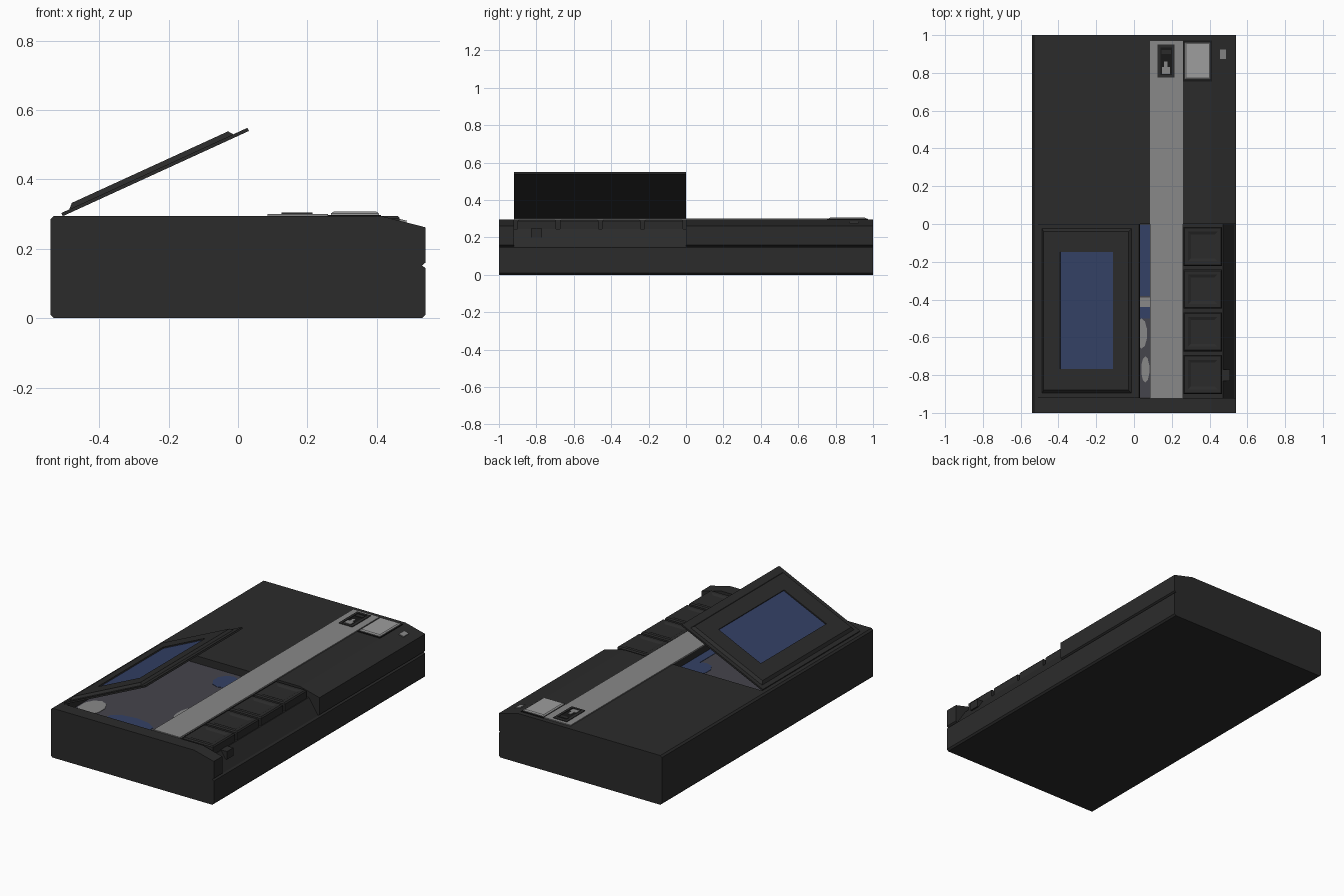
import bpy, bmesh, math

if "Cube" in bpy.data.objects:
    bpy.data.objects.remove(bpy.data.objects["Cube"])


def mat(name, r, g, b):
    m = bpy.data.materials.new(name)
    m.diffuse_color = (r, g, b, 1)
    m.use_nodes = True
    m.node_tree.nodes["Principled BSDF"].inputs["Base Color"].default_value = m.diffuse_color
    return m


CASE = mat("charcoal_plastic", .024, .024, .024)
DARK = mat("black_recess", .009, .009, .009)
GREY = mat("grey_trim", .25, .25, .25)
SILVER = mat("silver", .34, .34, .34)
BLUE = mat("blue_window", .034, .053, .133)
WELL = mat("slate_well", .06, .058, .072)


def finish(name, bm, mats):
    bmesh.ops.recalc_face_normals(bm, faces=bm.faces)
    me = bpy.data.meshes.new(name)
    bm.to_mesh(me)
    bm.free()
    for m in mats:
        me.materials.append(m)
    ob = bpy.data.objects.new(name, me)
    bpy.context.collection.objects.link(ob)
    return ob


def extrude_y(name, profile, y0, y1, m):
    """Solid from an (x, z) profile run along y."""
    bm = bmesh.new()
    f = bm.faces.new([bm.verts.new((x, y0, z)) for x, z in profile])
    r = bmesh.ops.extrude_face_region(bm, geom=[f])
    vs = [v for v in r["geom"] if isinstance(v, bmesh.types.BMVert)]
    bmesh.ops.translate(bm, verts=vs, vec=(0, y1 - y0, 0))
    return finish(name, bm, [m])


def stack(name, rects, m, cap=None):
    """Solid of stacked rectangles (x0, x1, y0, y1, z); the last cap may have its own colour."""
    bm = bmesh.new()
    loops = [[bm.verts.new(p) for p in ((a, c, z), (b, c, z), (b, d, z), (a, d, z))]
             for a, b, c, d, z in rects]
    bm.faces.new(loops[0][::-1])
    for lo, hi in zip(loops, loops[1:]):
        for i in range(4):
            j = (i + 1) % 4
            bm.faces.new((lo[i], lo[j], hi[j], hi[i]))
    bm.faces.new(loops[-1]).material_index = 1 if cap else 0
    return finish(name, bm, [m, cap] if cap else [m])


def box(name, x0, x1, y0, y1, z0, z1, m):
    return stack(name, [(x0, x1, y0, y1, z0), (x0, x1, y0, y1, z1)], m)


def blob(name, x, y, rx, ry, z, m, n=10):
    """Thin irregular-looking oval plate on the well floor."""
    bm = bmesh.new()
    bmesh.ops.create_cone(bm, cap_ends=True, segments=n, radius1=1, radius2=1, depth=.004)
    ob = finish(name, bm, [m])
    ob.scale = (rx, ry, 1)
    ob.location = (x, y, z)


# Case: two full-height ends and a middle section with cassette well and key bay
base = [(-.54, .285), (-.54, .01), (-.53, 0), (.53, 0), (.54, .01), (.54, .145)]
full = base + [(.53, .152), (.54, .16), (.54, .262), (.41, .295), (-.53, .295)]
middle = base + [(.53, .152), (.47, .245), (.26, .245), (.26, .295), (.085, .295),
                 (.085, .25), (-.49, .25), (-.49, .295), (-.53, .295)]
extrude_y("case_front", full, -1, -.92, CASE)
extrude_y("case_middle", middle, -.92, 0, CASE)
extrude_y("case_back", full, 0, 1, CASE)

# Cassette well floor with coloured patches
box("well_floor", -.488, .084, -.918, -.002, .248, .252, WELL)
box("well_blue_strip", .03, .084, -.38, -.004, .251, .254, BLUE)
box("well_light_bar", .03, .084, -.44, -.39, .251, .254, GREY)
box("well_blue_bar", .03, .084, -.5, -.44, .251, .254, BLUE)
blob("well_blue_patch", -.005, -.11, .07, .08, .252, BLUE)
blob("well_front_blue", -.13, -.84, .15, .07, .252, BLUE)
blob("well_front_light", -.41, -.80, .07, .1, .253, GREY)
blob("well_side_light", .04, -.58, .03, .08, .253, GREY)
blob("well_corner_light", .06, -.77, .022, .07, .253, GREY)

# Open lid, hinged on the left, with raised frame and sunken window
lid = stack("cassette_lid", [
    (0, .59, -.92, 0, 0), (0, .59, -.92, 0, .01),
    (.025, .545, -.895, -.025, .01), (.04, .535, -.88, -.04, .024),
    (.135, .443, -.768, -.148, .024), (.135, .443, -.768, -.148, .017)], CASE, BLUE)
lid.location = (-.505, 0, .294)
lid.rotation_euler = (0, -math.radians(24.6), 0)

# Four piano keys with dished tops
for i in range(4):
    y1 = -.016 - i * .226
    y0 = y1 - .206

    def ring(d, z):
        return (.262 + d, .466 - d, y0 + d, y1 - d, z)
    stack(f"key_{i + 1}", [ring(0, .24), ring(0, .288), ring(.006, .295),
                           ring(.025, .295), ring(.04, .288)], CASE)
box("record_tab", .44, .508, -.83, -.77, .2, .248, CASE)

# Long trim strip
box("trim_strip", .085, .26, -.92, .97, .29, .301, GREY)

# Slide switch in a dark framed slot
stack("switch_frame", [(.125, .215, .775, .95, .298), (.125, .215, .775, .95, .305),
                       (.14, .2, .79, .935, .305), (.14, .2, .79, .935, .302)], CASE, DARK)
box("switch_ridge", .145, .195, .9, .92, .3, .305, CASE)
box("switch_slider", .147, .19, .795, .83, .3, .305, GREY)
box("switch_pin", .16, .178, .83, .86, .3, .305, GREY)

# Square silver button in a dark frame
box("button_frame", .26, .412, .755, .972, .29, .298, DARK)
stack("silver_button", [(.268, .406, .765, .962, .295), (.268, .406, .765, .962, .302),
                        (.275, .399, .772, .955, .307)], SILVER)

# Small indicator lamp on the sloped edge
lamp = box("indicator_lamp", -.016, .016, -.025, .025, -.004, .004, GREY)
lamp.location = (.47, .898, .281)
lamp.rotation_euler = (0, math.atan(.253), 0)
